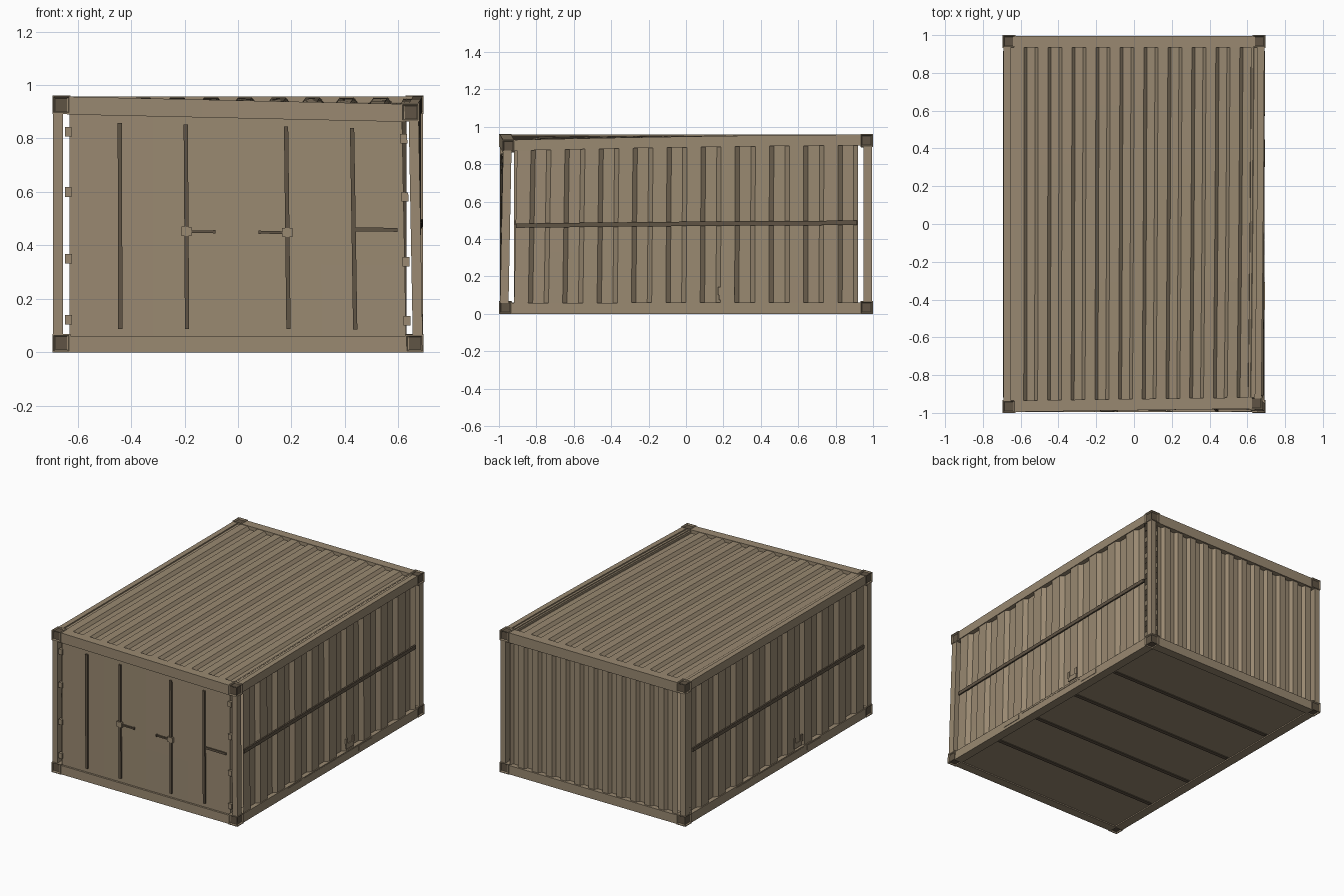
import bpy, bmesh
from mathutils import Vector

if "Cube" in bpy.data.objects:
    bpy.data.objects.remove(bpy.data.objects["Cube"])


def material(name, color):
    m = bpy.data.materials.new(name)
    m.diffuse_color = (*color, 1)
    m.use_nodes = True
    m.node_tree.nodes["Principled BSDF"].inputs["Base Color"].default_value = m.diffuse_color
    return m


TAN = material("weathered tan", (0.32, 0.25, 0.165))
DARK = material("dark brown", (0.115, 0.088, 0.058))


def dent(co):
    """Crush the upper front right corner, fading along every edge."""
    def clamp(v):
        return max(0.0, min(1.0, v))
    w = clamp((co.x + 0.65) / 1.28) * clamp((0.95 - co.y) / 1.88) ** 1.5 * clamp(co.z / 0.9)
    return co + Vector((-0.016, 0.017, -0.028)) * w


def finish(name, bm, *mats):
    for v in bm.verts:
        v.co = dent(v.co)
    me = bpy.data.meshes.new(name)
    bm.to_mesh(me)
    bm.free()
    for m in mats:
        me.materials.append(m)
    ob = bpy.data.objects.new(name, me)
    bpy.context.collection.objects.link(ob)
    return ob


def box(name, lo, hi, mat=TAN):
    """Box between two corners, cut along its length so that it can bend."""
    lo, hi = Vector(lo), Vector(hi)
    bm = bmesh.new()
    bmesh.ops.create_cube(bm, size=1)
    for v in bm.verts:
        v.co = Vector([(lo[i] + hi[i]) / 2 + v.co[i] * (hi[i] - lo[i]) for i in range(3)])
    for axis in range(3):
        n = int((hi[axis] - lo[axis]) / 0.25)
        for k in range(1, n):
            p, d = Vector((0, 0, 0)), Vector((0, 0, 0))
            p[axis] = lo[axis] + (hi[axis] - lo[axis]) * k / n
            d[axis] = 1
            bmesh.ops.bisect_plane(bm, geom=bm.verts[:] + bm.edges[:] + bm.faces[:],
                                   plane_co=p, plane_no=d)
    return finish(name, bm, mat)


def corrugated(name, half, period, outer, inner, w0, w1, place, outward):
    """Trapezoid-ribbed sheet centred on u = 0; place maps (u, depth, w) to space."""
    pts = []
    n = round(2 * half / period)
    step = 2 * half / n
    for k in range(n):
        u = -half + k * step
        pts += [(u, outer), (u + 0.41 * step, outer), (u + 0.54 * step, inner), (u + 0.87 * step, inner)]
    pts.append((half, outer))
    bm = bmesh.new()
    rows = []
    cuts = 6
    for j in range(cuts + 1):
        w = w0 + (w1 - w0) * j / cuts
        rows.append([bm.verts.new(place(u, d, w)) for u, d in pts])
    for a, b in zip(rows, rows[1:]):
        for i in range(len(pts) - 1):
            bm.faces.new((a[i], a[i + 1], b[i + 1], b[i]))
    bm.normal_update()
    if sum(f.normal.dot(Vector(outward)) for f in bm.faces) < 0:
        bmesh.ops.reverse_faces(bm, faces=bm.faces[:])
    return finish(name, bm, TAN)


X, Y, Z = 0.695, 1.0, 0.96

# Corner castings with recessed dark openings on their outward faces
for sx in (-1, 1):
    for sy in (-1, 1):
        for top in (-1, 1):
            bm = bmesh.new()
            bmesh.ops.create_cube(bm, size=0.068)
            c = Vector((sx * (X - 0.034), sy * (Y - 0.034), Z / 2 + top * (Z / 2 - 0.034)))
            out = [f for f in bm.faces if f.normal.dot(Vector((sx, sy, top))) > 0]
            bmesh.ops.inset_individual(bm, faces=out, thickness=0.007)
            bmesh.ops.inset_individual(bm, faces=out, thickness=0.007, depth=-0.008)
            for f in out:
                f.material_index = 1
            bmesh.ops.translate(bm, verts=bm.verts[:], vec=c)
            finish("corner_casting", bm, TAN, DARK)

# Corner posts and long side rails
for s in (-1, 1):
    def xbox(name, x0, x1, y0, y1, z0, z1, mat=TAN):
        a, b = sorted((s * x0, s * x1))
        return box(name, (a, y0, z0), (b, y1, z1), mat)

    for sy in (-1, 1):
        y0, y1 = sorted((sy * 0.95, sy * 0.995))
        xbox("corner_post", 0.655, 0.692, y0, y1, 0.06, 0.9)
    xbox("bottom_side_rail", 0.63, 0.69, -0.94, 0.94, 0, 0.06)
    xbox("top_side_rail", 0.655, 0.69, -0.94, 0.94, 0.9, 0.958)
    xbox("top_rail_ledge", 0.62, 0.655, -0.94, 0.94, 0.9, 0.95)

    # Ribbed side walls with a horizontal bar, pockets and a small bracket
    corrugated("side_wall", 0.92, 0.193, 0.684, 0.66, 0.055, 0.905,
               lambda u, d, w: (s * d, u, w), (s, 0, 0))
    xbox("side_bar", 0.682, 0.693, -0.918, 0.915, 0.474, 0.498, DARK)
    for y in (-0.38, 0.375):
        xbox("fork_pocket", 0.685, 0.693, y - 0.073, y + 0.073, 0.02, 0.052)
    xbox("rail_strip", 0.685, 0.692, -0.28, 0.30, 0.045, 0.054)
    yb = s * 0.215
    xbox("bracket_plate", 0.684, 0.691, yb - 0.04, yb + 0.04, 0.075, 0.108)
    for dy in (-0.036, 0.036):
        xbox("bracket_prong", 0.684, 0.692, yb + dy - 0.009, yb + dy + 0.009, 0.1, 0.145)

# End beams
for name, y0, y1 in (("front", -0.995, -0.935), ("back", 0.935, 0.995)):
    box(name + "_bottom_beam", (-0.64, y0, 0), (0.64, y1, 0.06))
    box(name + "_top_beam", (-0.64, y0, 0.89), (0.64, y1, 0.957))

# Ribbed back wall and roof
corrugated("back_wall", 0.63, 0.105, 0.983, 0.96, 0.055, 0.9,
           lambda u, d, w: (u, d, w), (0, 1, 0))
corrugated("roof", 0.635, 0.127, 0.954, 0.934, -0.94, 0.94,
           lambda u, d, w: (u, w, d), (0, 0, 1))

# Floor with crosswise dark strips underneath
box("floor", (-0.64, -0.94, 0.008), (0.64, 0.94, 0.05))
for y in (0.55, 0.17, -0.21, -0.58):
    box("floor_strip", (-0.62, y - 0.013, 0.003), (0.62, y + 0.013, 0.01), DARK)

# Double doors
for s in (-1, 1):
    def door_box(name, x0, x1, y0, y1, z0, z1, mat=TAN):
        a, b = sorted((s * x0, s * x1))
        return box(name, (a, y0, z0), (b, y1, z1), mat)

    door_box("door", 0.0, 0.63, -0.982, -0.955, 0.06, 0.892)
    for x in (0.19, 0.44):
        door_box("locking_rod", x - 0.008, x + 0.008, -0.993, -0.981, 0.088, 0.862, DARK)
    door_box("handle_lock", 0.171, 0.209, -0.998, -0.98, 0.44, 0.475)
    door_box("handle", 0.09, 0.172, -0.995, -0.985, 0.452, 0.462, DARK)
    door_box("handle_knob", 0.081, 0.09, -0.996, -0.984, 0.45, 0.464, DARK)
    for z in (0.825, 0.6, 0.35, 0.122):
        door_box("hinge", 0.622, 0.648, -0.993, -0.97, z - 0.018, z + 0.018)
box("door_bar", (0.44, -0.99, 0.465), (0.605, -0.981, 0.48), DARK)
